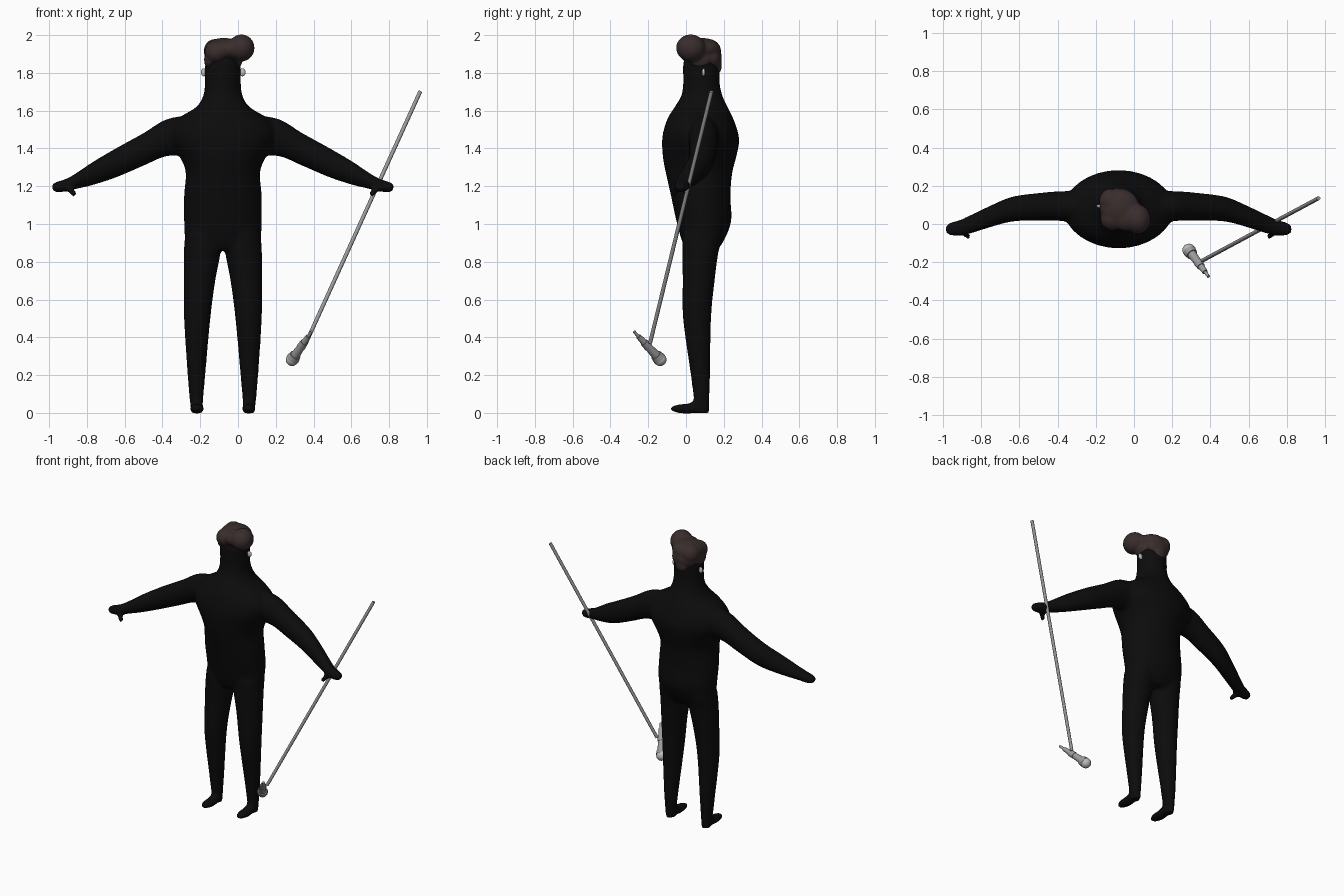
import bpy, bmesh, math
from mathutils import Vector

if "Cube" in bpy.data.objects:
    bpy.data.objects.remove(bpy.data.objects["Cube"])

CX = -0.08  # figure's centre line


def material(name, rgb):
    m = bpy.data.materials.new(name)
    m.diffuse_color = (*rgb, 1)
    m.use_nodes = True
    m.node_tree.nodes["Principled BSDF"].inputs["Base Color"].default_value = m.diffuse_color
    return m


BLACK = material("black_suit", (0.0035, 0.0035, 0.0035))
BROWN = material("dark_brown_hair", (0.042, 0.026, 0.026))
STEEL = material("grey_metal", (0.33, 0.33, 0.33))
SILVER = material("light_silver", (0.5, 0.5, 0.5))


def finish(bm, name, mat):
    bmesh.ops.recalc_face_normals(bm, faces=bm.faces)
    me = bpy.data.meshes.new(name)
    bm.to_mesh(me)
    bm.free()
    me.materials.append(mat)
    ob = bpy.data.objects.new(name, me)
    bpy.context.collection.objects.link(ob)
    for p in me.polygons:
        p.use_smooth = True
    return ob


def spline(rows, steps=5):
    """Smooth in-between rows through the given section rows."""
    out = []
    for i in range(len(rows) - 1):
        p0, p1 = rows[max(i - 1, 0)], rows[i]
        p2, p3 = rows[i + 1], rows[min(i + 2, len(rows) - 1)]
        for s in range(steps):
            t = s / steps
            out.append([b + 0.5 * t * (c - a + t * (2*a - 5*b + 4*c - d + t * (3*(b - c) + d - a)))
                        for a, b, c, d in zip(p0, p1, p2, p3)])
    return out + [list(rows[-1])]


def loft(bm, rows, axis, n=32):
    """Rows: position along axis, then min/max of the two other directions."""
    rings = []
    for w, u0, u1, v0, v1 in spline(rows):
        ring = []
        for k in range(n):
            a = 2 * math.pi * k / n
            u = (u0 + u1) / 2 + (u1 - u0) / 2 * math.cos(a)
            v = (v0 + v1) / 2 + (v1 - v0) / 2 * math.sin(a)
            ring.append(bm.verts.new((u, v, w) if axis == 'Z' else (w, u, v)))
        rings.append(ring)
    for r, s in zip(rings, rings[1:]):
        for k in range(n):
            bm.faces.new((r[k], r[(k + 1) % n], s[(k + 1) % n], s[k]))
    bm.faces.new(rings[0][::-1])
    bm.faces.new(rings[-1])


def ball(bm, c, r):
    """Ellipsoid with centre c and radii r."""
    res = bmesh.ops.create_uvsphere(bm, u_segments=24, v_segments=16, radius=1)
    for v in res["verts"]:
        v.co = Vector([c[i] + v.co[i] * r[i] for i in range(3)])


def blend(ob, voxel, rounds):
    """Fuse overlapping volumes into one soft skin."""
    m = ob.modifiers.new("fuse", 'REMESH')
    m.mode = 'VOXEL'
    m.voxel_size = voxel
    m.use_smooth_shade = True
    s = ob.modifiers.new("soften", 'SMOOTH')
    s.factor = 0.5
    s.iterations = rounds


# Body: torso with neck and head
bm = bmesh.new()
loft(bm, [(z, -w, w, y0, y1) for z, w, y0, y1 in [
    (0.86, 0.17, 0.0, 0.165), (0.92, 0.2, -0.025, 0.205), (1.02, 0.206, -0.052, 0.24),
    (1.15, 0.206, -0.08, 0.235), (1.27, 0.197, -0.107, 0.245), (1.35, 0.225, -0.122, 0.265),
    (1.44, 0.28, -0.127, 0.282), (1.51, 0.28, -0.115, 0.268), (1.57, 0.22, -0.092, 0.245),
    (1.62, 0.14, -0.06, 0.22), (1.68, 0.104, -0.025, 0.193), (1.75, 0.095, -0.015, 0.178),
    (1.85, 0.094, -0.015, 0.175), (1.91, 0.07, 0.01, 0.15)]], 'Z')

# Arms, legs, feet and thumbs on both sides
for s in (1, -1):
    loft(bm, [(s * x, y0, y1, z0, z1) for x, y0, y1, z0, z1 in [
        (0.12, 0.0, 0.17, 1.36, 1.58), (0.29, 0.015, 0.172, 1.36, 1.558),
        (0.42, 0.018, 0.162, 1.308, 1.482), (0.56, 0.012, 0.142, 1.248, 1.405),
        (0.68, -0.02, 0.092, 1.208, 1.335), (0.78, -0.052, 0.045, 1.184, 1.268),
        (0.83, -0.062, 0.022, 1.172, 1.24), (0.88, -0.06, 0.008, 1.166, 1.224),
        (0.903, -0.045, -0.01, 1.178, 1.212)]], 'X')
    loft(bm, [(z, min(s*a, s*b), max(s*a, s*b), y0, y1) for z, a, b, y0, y1 in [
        (0.0, 0.108, 0.168, 0.045, 0.122), (0.06, 0.105, 0.175, 0.042, 0.123),
        (0.2, 0.093, 0.187, 0.025, 0.128), (0.5, 0.066, 0.206, -0.016, 0.133),
        (0.7, 0.04, 0.208, -0.018, 0.152), (0.85, 0.012, 0.207, -0.02, 0.172),
        (0.95, 0.01, 0.2, -0.02, 0.2)]], 'Z')
    ball(bm, (s * 0.137, 0.005, 0.022), (0.038, 0.092, 0.026))
    ball(bm, (s * 0.137, 0.06, 0.03), (0.034, 0.06, 0.032))
    for t in range(4):
        ball(bm, (s * (0.815 - 0.009 * t), -0.045 - 0.006 * t, 1.19 - 0.01 * t), (0.018, 0.016, 0.017))
body = finish(bm, "body", BLACK)
body.location.x = CX
blend(body, 0.011, 7)

# Hair: swept quiff with a tapered nape
bm = bmesh.new()
for c, r in [((-0.075, 0.085, 1.925), (0.105, 0.1, 0.06)),
             ((-0.122, 0.12, 1.915), (0.06, 0.066, 0.065)),
             ((-0.115, 0.03, 1.91), (0.062, 0.065, 0.06)),
             ((0.018, 0.025, 1.932), (0.07, 0.078, 0.072)),
             ((-0.04, 0.04, 1.925), (0.08, 0.08, 0.055)),
             ((-0.15, 0.065, 1.87), (0.03, 0.065, 0.05)),
             ((-0.005, 0.075, 1.875), (0.03, 0.06, 0.05)),
             ((-0.08, 0.14, 1.88), (0.085, 0.05, 0.065)),
             ((-0.08, 0.155, 1.835), (0.048, 0.035, 0.045))]:
    ball(bm, c, r)
hair = finish(bm, "hair", BROWN)
blend(hair, 0.008, 8)

# Ear studs
for side, x in (("left", 0.024), ("right", -0.18)):
    bm = bmesh.new()
    ball(bm, (x, 0.093, 1.803), (0.016, 0.009, 0.021))
    finish(bm, side + "_ear_stud", SILVER)


def rod(name, a, b, r0, r1, mat, n=16):
    """Tapered round bar from a to b."""
    a, b = Vector(a), Vector(b)
    bm = bmesh.new()
    bmesh.ops.create_cone(bm, cap_ends=True, segments=n, radius1=r0, radius2=r1, depth=(b - a).length)
    ob = finish(bm, name, mat)
    ob.location = (a + b) / 2
    ob.rotation_mode = 'QUATERNION'
    ob.rotation_quaternion = (b - a).to_track_quat('Z', 'Y')
    bpy.context.view_layer.objects.active = ob
    ob.select_set(True)
    bpy.ops.object.shade_smooth_by_angle(angle=math.radians(40))
    ob.select_set(False)
    return ob


# Stand pole with microphone
rod("stand_pole", (0.36, -0.19, 0.37), (0.965, 0.135, 1.702), 0.0105, 0.0105, STEEL)
tail, head = Vector((0.39, -0.275, 0.43)), Vector((0.287, -0.137, 0.282))
at = lambda t: tail.lerp(head, t)
rod("microphone_plug", at(0), at(0.2), 0.008, 0.009, STEEL)
rod("microphone_handle", at(0.17), at(0.86), 0.014, 0.025, STEEL)
rod("microphone_collar", at(0.84), at(0.96), 0.03, 0.035, STEEL)
rod("stand_clip", at(0.38), at(0.56), 0.021, 0.023, STEEL)
bm = bmesh.new()
ball(bm, head, (0.034, 0.034, 0.034))
finish(bm, "microphone_head", SILVER)
